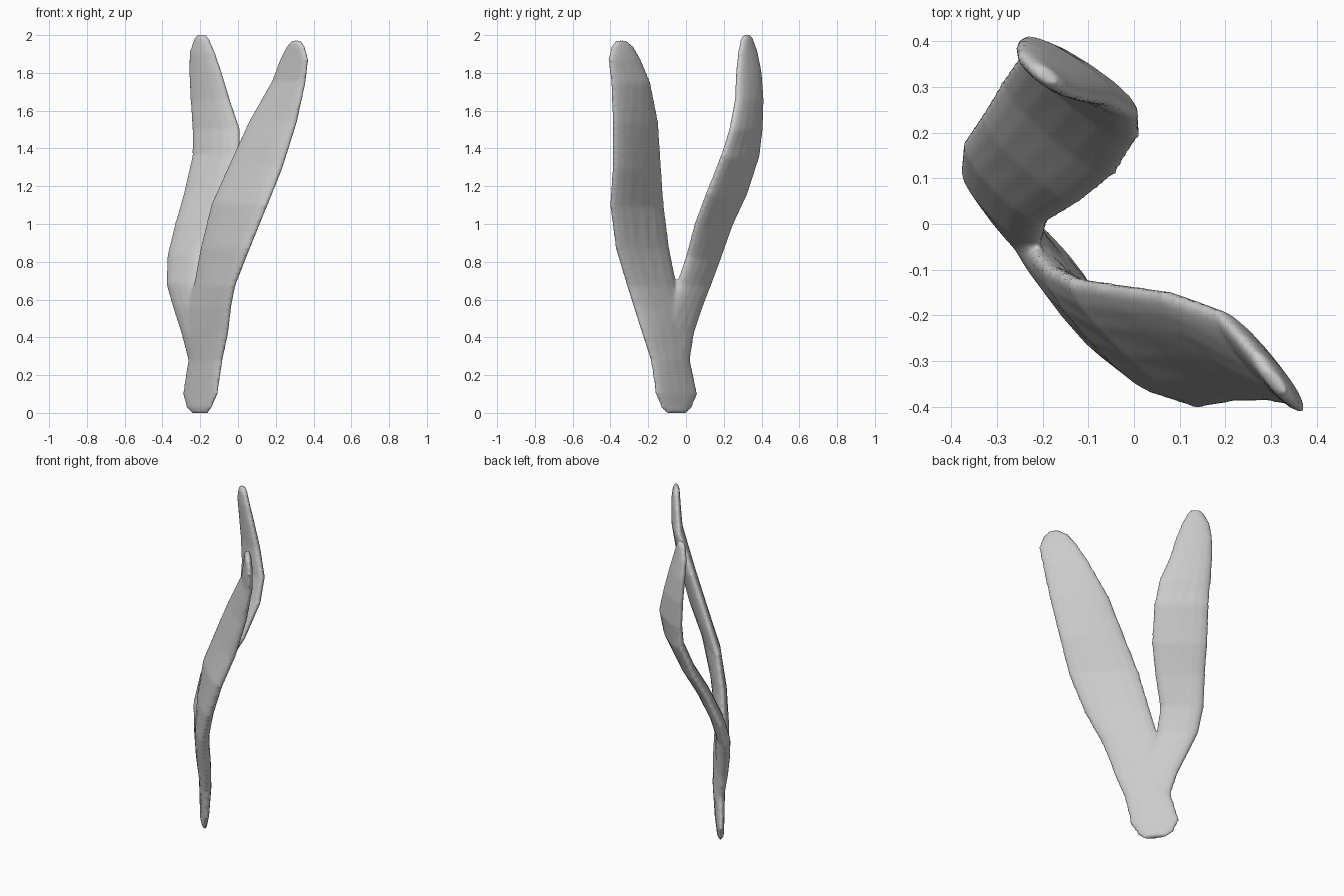
import bpy, bmesh, math
from mathutils import Vector

SIDES = 16


def blade(name, stations):
    """Loft flat oval sections; station = (z, edge1 x, y, edge2 x, y, thickness)."""
    bm = bmesh.new()
    mids = [Vector(((a + c) / 2, (b + d) / 2, z)) for z, a, b, c, d, t in stations]
    rings = []
    for i, (z, a, b, c, d, t) in enumerate(stations):
        half = Vector((c - a, d - b, 0)) / 2
        tangent = mids[min(i + 1, len(mids) - 1)] - mids[max(i - 1, 0)]
        normal = tangent.cross(half).normalized()
        ring = []
        for k in range(SIDES):
            u = 2 * math.pi * k / SIDES
            cu, su = math.cos(u), math.sin(u)
            across = math.copysign(abs(cu) ** 0.85, cu)
            ring.append(bm.verts.new(mids[i] + half * across + normal * su * t / 2))
        rings.append(ring)
    for r0, r1 in zip(rings, rings[1:]):
        for k in range(SIDES):
            j = (k + 1) % SIDES
            bm.faces.new((r0[k], r0[j], r1[j], r1[k]))
    bm.faces.new(rings[0][::-1])
    bm.faces.new(rings[-1])
    bmesh.ops.recalc_face_normals(bm, faces=bm.faces)
    me = bpy.data.meshes.new(name)
    bm.to_mesh(me)
    bm.free()
    ob = bpy.data.objects.new(name, me)
    bpy.context.collection.objects.link(ob)
    return ob


# Front blade, including the shared stem
front = blade("forked_leaf", [
    (0.00, -0.24, 0.00, -0.16, -0.10, 0.03),
    (0.03, -0.27, 0.03, -0.14, -0.13, 0.04),
    (0.10, -0.29, 0.06, -0.11, -0.16, 0.05),
    (0.28, -0.26, 0.02, -0.085, -0.185, 0.065),
    (0.42, -0.28, 0.02, -0.055, -0.23, 0.075),
    (0.56, -0.27, 0.00, -0.04, -0.275, 0.08),
    (0.67, -0.23, -0.05, -0.02, -0.31, 0.08),
    (0.87, -0.195, -0.09, 0.06, -0.37, 0.08),
    (1.10, -0.14, -0.12, 0.155, -0.40, 0.08),
    (1.30, -0.05, -0.135, 0.235, -0.385, 0.08),
    (1.54, 0.06, -0.15, 0.31, -0.385, 0.075),
    (1.75, 0.18, -0.19, 0.355, -0.395, 0.06),
    (1.87, 0.225, -0.24, 0.37, -0.41, 0.05),
    (1.94, 0.26, -0.28, 0.35, -0.395, 0.04),
    (1.97, 0.285, -0.32, 0.33, -0.37, 0.03)])

# Back blade, overlapping the stem below the fork
back = blade("back_blade", [
    (0.12, -0.26, 0.02, -0.14, -0.12, 0.045),
    (0.28, -0.26, 0.02, -0.10, -0.17, 0.06),
    (0.42, -0.295, 0.04, -0.12, -0.16, 0.07),
    (0.56, -0.34, 0.085, -0.16, -0.11, 0.075),
    (0.68, -0.375, 0.13, -0.205, -0.045, 0.075),
    (0.83, -0.37, 0.185, -0.19, 0.005, 0.075),
    (1.00, -0.33, 0.245, -0.115, 0.05, 0.075),
    (1.16, -0.285, 0.32, -0.04, 0.11, 0.075),
    (1.36, -0.24, 0.385, 0.01, 0.19, 0.075),
    (1.50, -0.24, 0.40, 0.01, 0.235, 0.075),
    (1.66, -0.25, 0.405, -0.045, 0.265, 0.07),
    (1.81, -0.258, 0.395, -0.09, 0.27, 0.06),
    (1.91, -0.255, 0.375, -0.125, 0.28, 0.05),
    (1.98, -0.23, 0.35, -0.155, 0.295, 0.04),
    (2.00, -0.215, 0.34, -0.17, 0.31, 0.03)])

# Fuse both blades into one smooth skin
bpy.ops.object.select_all(action='DESELECT')
back.select_set(True)
front.select_set(True)
bpy.context.view_layer.objects.active = front
bpy.ops.object.join()
remesh = front.modifiers.new("fuse", 'REMESH')
remesh.mode = 'VOXEL'
remesh.voxel_size = 0.01
remesh.use_smooth_shade = True
soften = front.modifiers.new("soften", 'SMOOTH')
soften.factor = 0.5
soften.iterations = 3
